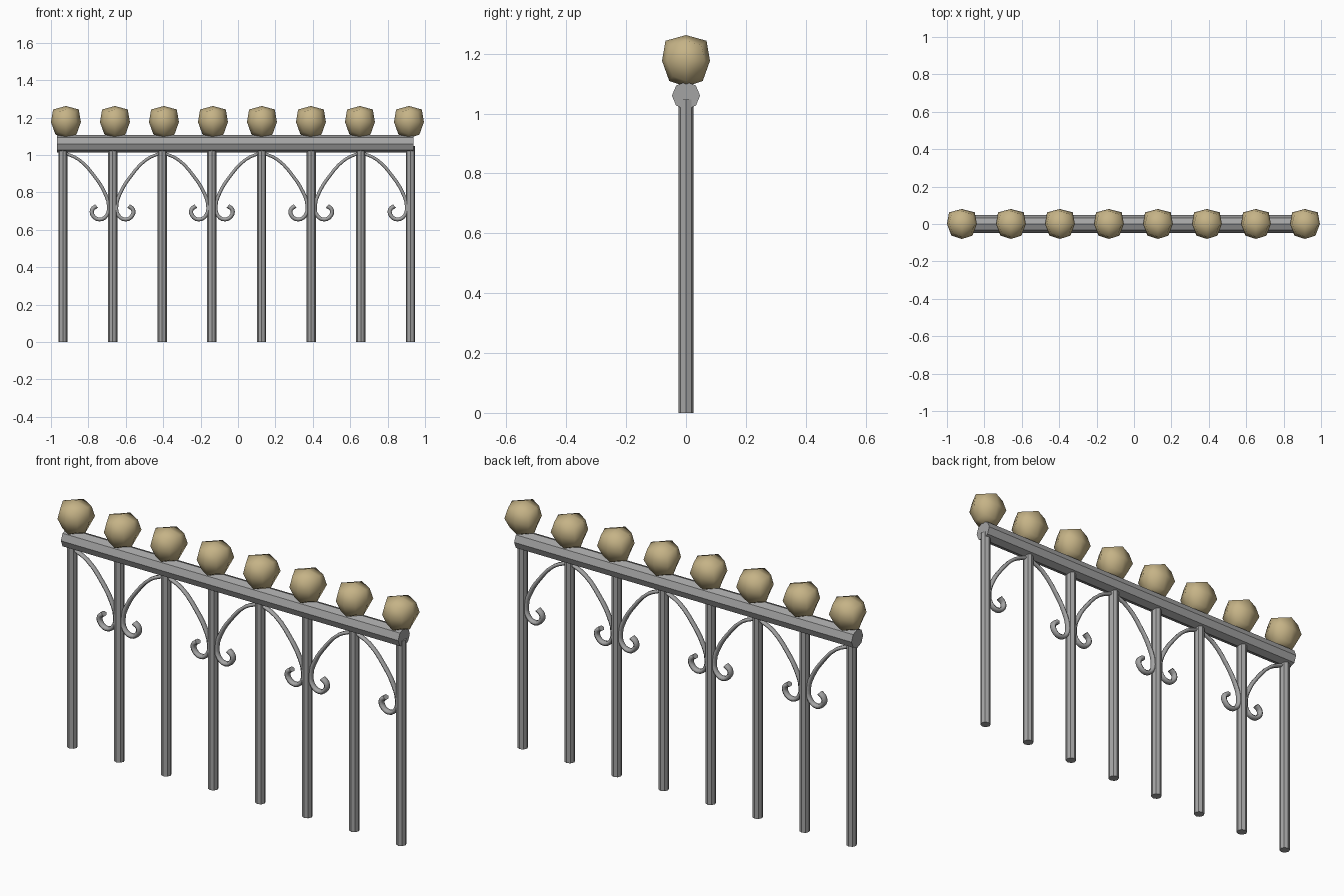
import bpy, bmesh, math
from mathutils import Vector

cube = bpy.data.objects.get("Cube")
if cube:
    bpy.data.objects.remove(cube)


def material(name, rgb):
    m = bpy.data.materials.new(name)
    m.use_nodes = True
    m.diffuse_color = (*rgb, 1)
    bsdf = next(n for n in m.node_tree.nodes if n.type == 'BSDF_PRINCIPLED')
    bsdf.inputs["Base Color"].default_value = (*rgb, 1)
    return m


iron = material("grey iron", (0.37, 0.37, 0.37))
tan = material("pale tan", (0.56, 0.45, 0.24))


def add_object(name, data, mat):
    data.materials.append(mat)
    ob = bpy.data.objects.new(name, data)
    bpy.context.collection.objects.link(ob)
    return ob


def octagon_bar(name, radius, length):
    """Eight-sided capped bar standing on its origin."""
    bm = bmesh.new()
    bmesh.ops.create_cone(bm, cap_ends=True, segments=8, radius1=radius,
                          radius2=radius, depth=length)
    bmesh.ops.translate(bm, verts=bm.verts, vec=(0, 0, length / 2))
    me = bpy.data.meshes.new(name)
    bm.to_mesh(me)
    bm.free()
    return add_object(name, me, iron)


def finial_mesh():
    """Rounded cube with a slight taper towards the bottom and front."""
    bm = bmesh.new()
    bmesh.ops.create_cube(bm, size=2)
    bmesh.ops.subdivide_edges(bm, edges=bm.edges, cuts=1, use_grid_fill=True)
    shrink = {1: 1.0, 2: 0.78, 3: 0.6}
    for v in bm.verts:
        axes = sum(abs(c) > 0.5 for c in v.co)
        p = v.co * shrink[axes]
        p.x *= (1 + 0.13 * p.z) * (1 + 0.13 * p.y)
        p.y *= 1 + 0.13 * p.z
        v.co = Vector((p.x * 0.08, p.y * 0.08, p.z * 0.086))
    for f in bm.faces:
        f.smooth = True
    me = bpy.data.meshes.new("finial")
    bm.to_mesh(me)
    bm.free()
    return me


# Posts
post_x = [-0.936 + 0.2655 * i for i in range(8)]
for x in post_x:
    octagon_bar("post", 0.025, 1.047).location.x = x

# Top rail
rail = octagon_bar("top_rail", 0.047, 1.906)
rail.rotation_euler.y = math.pi / 2
rail.location = (-0.968, 0, 1.06)

# Ball finials
ball = finial_mesh()
ball.materials.append(tan)
for i in range(8):
    ob = bpy.data.objects.new("ball_finial", ball)
    ob.location = (-0.92 + 0.262 * i, 0, 1.176)
    bpy.context.collection.objects.link(ob)

# Scroll brackets: (offset from the curled post, height)
path = [(-0.255, 1.01), (-0.18, 0.975), (-0.096, 0.885), (-0.043, 0.80),
        (-0.021, 0.73), (-0.031, 0.677), (-0.07, 0.655), (-0.106, 0.677),
        (-0.109, 0.708), (-0.086, 0.727)]


def scroll(x, side):
    cu = bpy.data.curves.new("scroll_bracket", 'CURVE')
    cu.dimensions = '3D'
    cu.bevel_depth = 0.01
    cu.bevel_resolution = 1
    cu.resolution_u = 3
    cu.use_fill_caps = True
    sp = cu.splines.new('BEZIER')
    sp.bezier_points.add(len(path) - 1)
    for i, (bp, (dx, z)) in enumerate(zip(sp.bezier_points, path)):
        bp.co = (x + side * dx, 0, z)
        bp.handle_left_type = bp.handle_right_type = 'AUTO'
        bp.radius = 0.9 + 0.05 * i
    ob = add_object("scroll_bracket", cu, iron)
    ob.scale.y = 1.35


for i in (1, 3, 5, 7):
    scroll(post_x[i], 1)
    if i < 7:
        scroll(post_x[i], -1)
